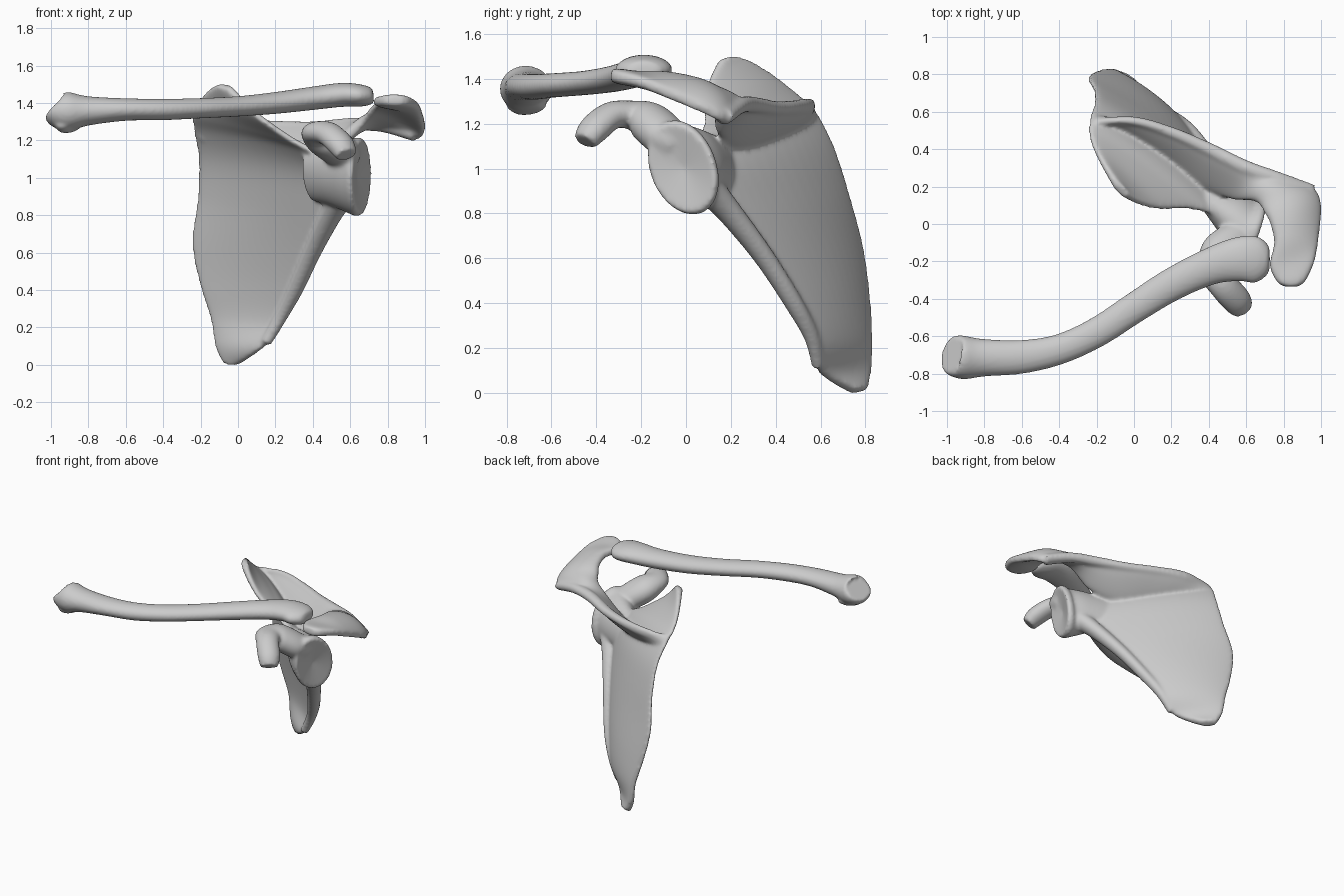
import bpy, bmesh, math
from mathutils import Vector as V


def spline(a, b, c, d, t):
    return 0.5 * (2 * b + (c - a) * t + (2 * a - 5 * b + 4 * c - d) * t * t + (3 * b - a - 3 * c + d) * t ** 3)


def loft(bm, rows, power=1.0, dish=0.0, n=40, sub=6):
    """Skin sections given as (edge A, edge B, half thickness, bulge)."""
    rows = [(V(a), V(b), h, g) for a, b, h, g in rows]
    fine = []
    for i in range(len(rows) - 1):
        q = [rows[max(0, min(len(rows) - 1, i + k))] for k in (-1, 0, 1, 2)]
        for s in range(sub):
            fine.append([spline(*[r[j] for r in q], s / sub) for j in range(4)])
    fine.append(list(rows[-1]))
    mids = [(f[0] + f[1]) / 2 for f in fine]
    rings, last = [], len(fine) - 1
    for i, (a, b, h, g) in enumerate(fine):
        tan = (mids[min(last, i + 1)] - mids[max(0, i - 1)]).normalized()
        nor = tan.cross(b - a).normalized()
        ring = []
        for k in range(n):
            u = 2 * math.pi * k / n
            c, s = math.cos(u), math.sin(u)
            off = math.copysign(abs(s) ** power, s) * h + g * (1 - c * c)
            ring.append(bm.verts.new(mids[i] + (b - a) * c / 2 + nor * off))
        rings.append(ring)
    for r, q in zip(rings, rings[1:]):
        for k in range(n):
            bm.faces.new((r[k], r[(k + 1) % n], q[(k + 1) % n], q[k]))
    for ring, m, d in ((rings[0], mids[0], 0), (rings[-1], mids[-1], dish)):
        tip = bm.verts.new(m - tan * d)
        for k in range(n):
            bm.faces.new((ring[k], ring[(k + 1) % n], tip))


def tube(bm, pts, **kw):
    """Rod through (x, y, z, half width, half height)."""
    rows = []
    for i, p in enumerate(pts):
        t = V(pts[min(len(pts) - 1, i + 1)][:3]) - V(pts[max(0, i - 1)][:3])
        side = V((t.y, -t.x, 0)).normalized() * p[3]
        rows.append((V(p[:3]) + side, V(p[:3]) - side, p[4], 0))
    loft(bm, rows, **kw)


def finish(bm, name, voxel, smooth):
    bmesh.ops.recalc_face_normals(bm, faces=bm.faces)
    me = bpy.data.meshes.new(name)
    bm.to_mesh(me)
    bm.free()
    ob = bpy.data.objects.new(name, me)
    bpy.context.collection.objects.link(ob)
    m = ob.modifiers.new("fuse", 'REMESH')
    m.mode, m.voxel_size, m.use_smooth_shade = 'VOXEL', voxel, True
    m = ob.modifiers.new("soften", 'SMOOTH')
    m.factor, m.iterations = 0.5, smooth


# collar bone: S-shaped rod, flared at the inner end
bm = bmesh.new()
tube(bm, [(-0.975, -0.70, 1.375, .10, .07), (-0.955, -0.705, 1.36, .112, .095), (-0.9, -0.715, 1.355, .115, .103),
          (-0.8, -0.715, 1.358, .10, .078), (-0.6, -0.71, 1.365, .09, .060), (-0.4, -0.67, 1.365, .081, .057),
          (-0.2, -0.58, 1.372, .08, .054), (0, -0.45, 1.382, .082, .054), (0.2, -0.325, 1.40, .088, .058),
          (0.4, -0.23, 1.425, .098, .062), (0.55, -0.19, 1.443, .118, .064), (0.65, -0.19, 1.44, .125, .06),
          (0.71, -0.195, 1.435, .085, .045), (0.725, -0.195, 1.435, .05, .025)])
# small lobe under the inner end
tube(bm, [(-.95, -.79, 1.30, .03, .03), (-.93, -.74, 1.285, .05, .045), (-.89, -.68, 1.285, .05, .04),
          (-.85, -.64, 1.30, .03, .03)])
finish(bm, "collar_bone", 0.011, 5)

bm = bmesh.new()
# shoulder blade plate, from the lower tip to the upper corner
loft(bm, [((-.07, .80, .01), (.01, .745, .005), .03, 0), ((-.115, .82, .10), (.13, .60, .09), .03, .0),
          ((-.145, .825, .25), (.24, .55, .22), .025, .02), ((-.2, .815, .42), (.32, .46, .40), .025, .035),
          ((-.245, .785, .65), (.42, .31, .62), .025, .045), ((-.215, .72, .9), (.52, .14, .82), .025, .045),
          ((-.21, .655, 1.1), (.54, .05, 1.0), .025, .04), ((-.235, .575, 1.25), (.44, .05, 1.12), .025, .03),
          ((-.24, .48, 1.34), (.30, .08, 1.20), .025, .02), ((-.205, .385, 1.415), (.14, .08, 1.31), .025, .01),
          ((-.15, .29, 1.475), (.03, .11, 1.41), .025, 0), ((-.10, .21, 1.50), (-.04, .15, 1.485), .025, 0)],
     power=0.45)
# thick outer border
tube(bm, [(.15, .59, .12, .03, .03), (.225, .56, .25, .035, .035), (.305, .48, .40, .045, .04),
          (.40, .345, .61, .052, .045), (.50, .19, .81, .065, .055), (.57, .09, .92, .08, .07)])
# neck and socket
loft(bm, [((.36, .14, 1.14), (.40, .20, .88), .06, 0), ((.5, .02, 1.18), (.52, .12, .85), .115, 0),
          ((.58, -.06, 1.20), (.60, .08, .82), .135, 0), ((.63, -.09, 1.21), (.645, .07, .80), .155, 0),
          ((.655, -.10, 1.19), (.675, .06, .815), .15, 0)], dish=0.03)
# hooked process in front of the socket
tube(bm, [(.60, -.04, 1.08, .06, .08), (.55, -.09, 1.14, .11, .09), (.46, -.17, 1.21, .115, .09),
          (.435, -.25, 1.24, .095, .064), (.485, -.335, 1.235, .08, .062), (.55, -.41, 1.175, .078, .064),
          (.58, -.45, 1.12, .062, .05)])
# raised spine sweeping round into the flat shoulder tip
loft(bm, [((-.21, .55, 1.285), (-.2, .575, 1.2), .02, 0), ((0, .56, 1.29), (0, .465, 1.17), .03, 0),
          ((.2, .50, 1.285), (.17, .345, 1.12), .034, 0), ((.4, .41, 1.28), (.32, .225, 1.09), .038, 0),
          ((.6, .30, 1.295), (.52, .14, 1.16), .036, 0), ((.77, .245, 1.275), (.65, .12, 1.29), .036, -.025),
          ((.95, .185, 1.215), (.70, .06, 1.36), .038, -.04), ((.998, .10, 1.25), (.73, 0, 1.39), .037, -.035),
          ((.985, -.08, 1.33), (.75, -.1, 1.41), .037, -.015), ((.965, -.2, 1.385), (.725, -.22, 1.41), .035, 0),
          ((.92, -.30, 1.41), (.765, -.31, 1.415), .034, 0), ((.88, -.335, 1.415), (.81, -.335, 1.42), .025, 0)],
     power=0.5)
# rounded crest of the spine
tube(bm, [(-.2, .545, 1.265, .02, .035), (0, .55, 1.28, .025, .035), (.2, .49, 1.275, .03, .032),
          (.4, .40, 1.27, .036, .032), (.6, .30, 1.285, .04, .036), (.77, .24, 1.28, .04, .036),
          (.95, .165, 1.23, .048, .037)])
finish(bm, "shoulder_blade", 0.011, 10)
